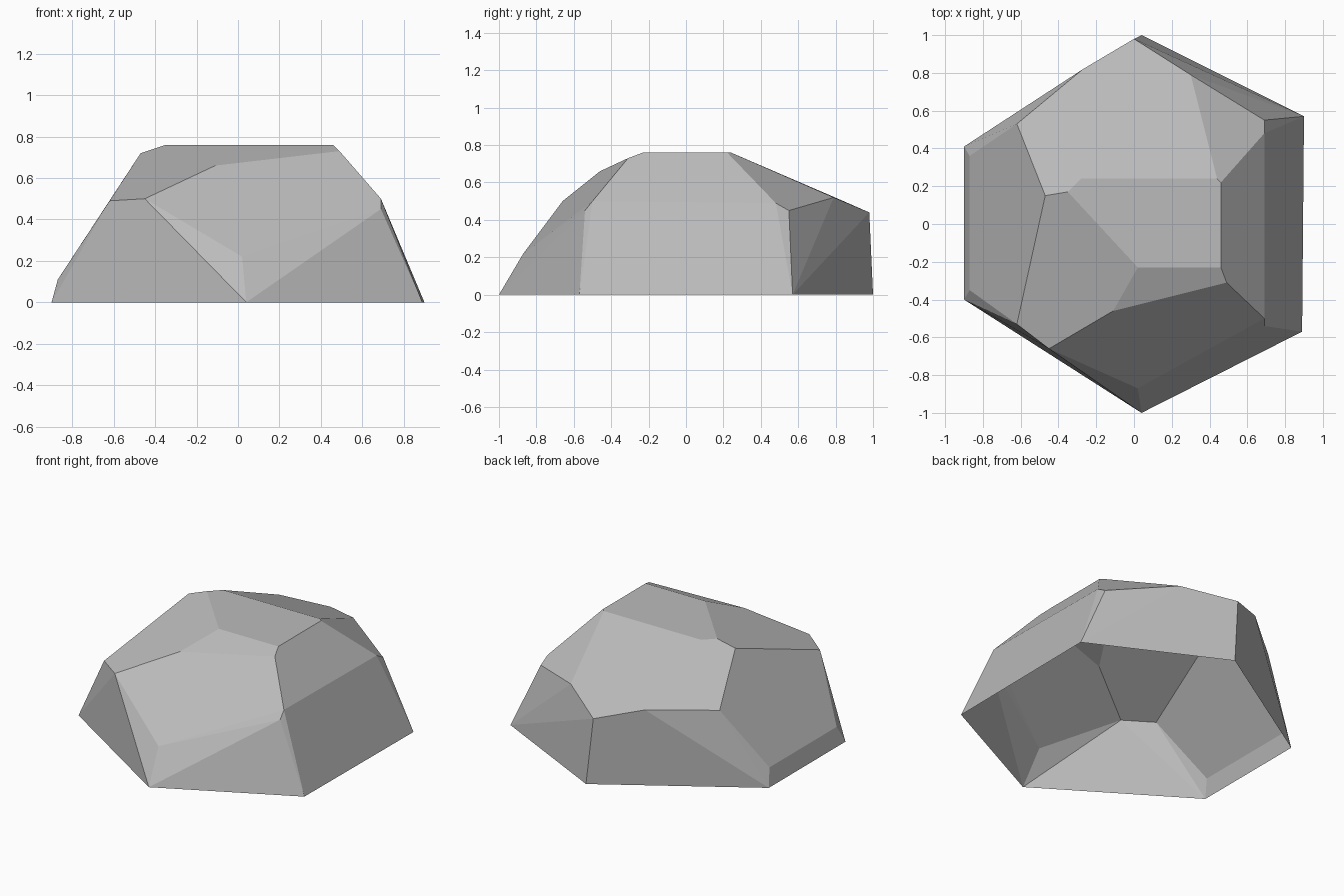
import bpy
import bmesh
import math

default_cube = bpy.data.objects.get("Cube")
if default_cube:
    bpy.data.objects.remove(default_cube, do_unlink=True)

# Single stone colour
stone = bpy.data.materials.new("stone grey")
stone_colour = (0.5, 0.5, 0.5, 1)
stone.use_nodes = True
stone.diffuse_color = stone_colour
shader = next(node for node in stone.node_tree.nodes if node.type == "BSDF_PRINCIPLED")
shader.inputs["Base Color"].default_value = stone_colour
shader.inputs["Roughness"].default_value = 1

# Footprint of the boulder, resting on the ground
base_ring = [(.04, -1), (.89, -.57), (.9, .57), (.04, 1), (-.9, .41), (-.9, -.4)]

# Outline of the level top facet
top_height = .76
top_ring = [(.02, -.23), (.46, -.23), (.46, .22), (.44, .24), (-.28, .24), (-.35, .17)]

# Chipped corners between the ground and the top
front_corners = [(.02, -.87, .22), (.69, -.54, .45), (.69, -.5, .5),
                 (.49, -.31, .73), (-.11, -.46, .66), (-.45, -.66, .5)]
back_corners = [(.69, .48, .49), (.69, .55, .45), (.3, .79, .52),
                (0, .98, .44), (-.27, .82, .51)]
side_corners = [(-.62, -.53, .49), (-.87, -.35, .11), (-.87, .36, .11),
                (-.62, .53, .49), (-.47, .15, .72)]


def at_height(ring, height):
    """Lift a flat outline to the given height."""
    return [(x, y, height) for x, y in ring]


def faceted_shell(name, points, material):
    """Wrap points in a convex shell of flat facets, open underneath."""
    bm = bmesh.new()
    for point in points:
        bm.verts.new(point)
    bmesh.ops.convex_hull(bm, input=bm.verts[:])

    # Merge the triangles of each facet
    bmesh.ops.dissolve_limit(bm, angle_limit=math.radians(5),
                             verts=bm.verts[:], edges=bm.edges[:])
    bmesh.ops.recalc_face_normals(bm, faces=bm.faces[:])

    # Leave the underside open
    underside = [face for face in bm.faces if face.normal.z < -.9]
    bmesh.ops.delete(bm, geom=underside, context="FACES")

    for face in bm.faces:
        face.smooth = False
    mesh = bpy.data.meshes.new(name)
    bm.to_mesh(mesh)
    bm.free()
    mesh.materials.append(material)
    shell = bpy.data.objects.new(name, mesh)
    bpy.context.collection.objects.link(shell)
    return shell


faceted_shell("boulder",
              at_height(base_ring, 0) + front_corners + back_corners
              + side_corners + at_height(top_ring, top_height),
              stone)
